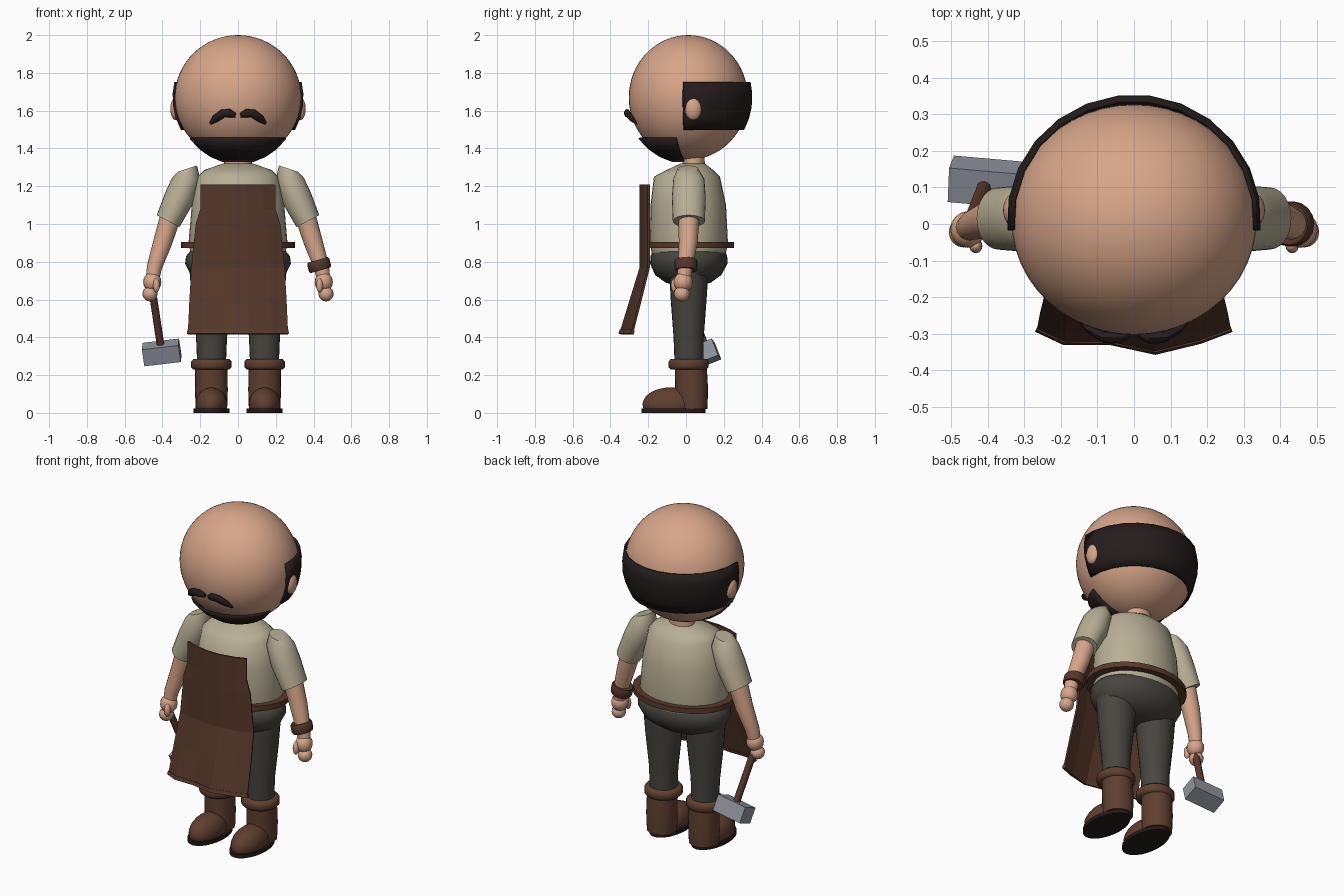
import bpy, bmesh, math
from mathutils import Matrix, Vector

cube = bpy.data.objects.get("Cube")
if cube:
    bpy.data.objects.remove(cube, do_unlink=True)


def material(name, r, g, b):
    m = bpy.data.materials.new(name)
    m.use_nodes = True
    m.diffuse_color = (r, g, b, 1)
    m.node_tree.nodes["Principled BSDF"].inputs["Base Color"].default_value = (r, g, b, 1)
    return m


SKIN = material("skin", 0.68, 0.38, 0.25)
SHIRT = material("linen shirt", 0.48, 0.43, 0.30)
PANTS = material("dark trousers", 0.065, 0.06, 0.05)
APRON = material("apron leather", 0.09, 0.038, 0.022)
BOOT = material("boot leather", 0.115, 0.05, 0.028)
STRAP = material("strap leather", 0.10, 0.042, 0.024)
HAIR = material("dark hair", 0.018, 0.012, 0.012)
METAL = material("steel", 0.29, 0.31, 0.36)


def finish(name, bm, mat, angle=40):
    bmesh.ops.recalc_face_normals(bm, faces=bm.faces)
    me = bpy.data.meshes.new(name)
    bm.to_mesh(me)
    bm.free()
    me.materials.append(mat)
    if angle:
        me.shade_smooth()
        me.set_sharp_from_angle(angle=math.radians(angle))
    ob = bpy.data.objects.new(name, me)
    bpy.context.collection.objects.link(ob)
    return ob


def loft(name, mat, rings, side=1, sides=24, angle=40):
    """Capped skin over elliptical rings (x, y, z, rx, ry, tilt in degrees)."""
    bm = bmesh.new()
    loops = []
    for x, y, z, rx, ry, tilt in rings:
        t = math.radians(tilt)
        loop = []
        for i in range(sides):
            a = math.tau * i / sides
            r = rx * math.cos(a)
            loop.append(bm.verts.new((side * (x + r * math.cos(t)),
                                      y + ry * math.sin(a), z + r * math.sin(t))))
        loops.append(loop)
    for low, high in zip(loops, loops[1:]):
        for i in range(sides):
            j = (i + 1) % sides
            bm.faces.new((low[i], low[j], high[j], high[i]))
    bm.faces.new(loops[0])
    bm.faces.new(loops[-1])
    return finish(name, bm, mat, angle)


def ball(name, mat, center, radii, segments=20, floor=None):
    bm = bmesh.new()
    bmesh.ops.create_uvsphere(bm, u_segments=segments, v_segments=segments * 2 // 3, radius=1)
    for v in bm.verts:
        v.co = Vector(center) + v.co * Vector(radii)
        if floor is not None:
            v.co.z = max(v.co.z, floor)
    return finish(name, bm, mat)


def sheet(name, mat, rows, thickness, angle=None, offset=-1):
    """Thickened grid through rows of points."""
    bm = bmesh.new()
    grid = [[bm.verts.new(p) for p in row] for row in rows]
    for a, b in zip(grid, grid[1:]):
        for i in range(len(a) - 1):
            bm.faces.new((a[i], a[i + 1], b[i + 1], b[i]))
    ob = finish(name, bm, mat, angle)
    mod = ob.modifiers.new("thickness", "SOLIDIFY")
    mod.thickness = thickness
    mod.offset = offset
    return ob


def head_shell(name, heights, start, end, radii, steps):
    """Strip of hair that follows the skull between two angles."""
    rows = []
    for z in heights:
        k = math.sqrt(1 - ((z - 1.67) / radii[2]) ** 2)
        row = []
        for i in range(steps + 1):
            a = math.radians(start + (end - start) * i / steps)
            row.append((k * radii[0] * math.cos(a), 0.012 + k * radii[1] * math.sin(a), z))
        rows.append(row)
    return sheet(name, HAIR, rows, 0.012, 30, 0)


# Head, hair and beard
ball("head", SKIN, (0, 0.012, 1.67), (0.335, 0.315, 0.33), 48)
head_shell("hair_band", (1.5, 1.56, 1.62, 1.69, 1.75), -5, 185, (0.342, 0.336, 0.345), 13)
head_shell("beard", (1.335, 1.36, 1.4, 1.455), 194, 346, (0.33, 0.33, 0.347), 12)

# Torso, hips and belt
loft("neck", SKIN, [(0, 0.04, 1.28, 0.075, 0.06, 0), (0, 0.04, 1.42, 0.07, 0.058, 0)])
loft("shirt", SHIRT, [
    (0, 0.015, 0.84, 0.25, 0.195, 0), (0, 0.015, 0.9, 0.262, 0.207, 0),
    (0, 0.012, 1.1, 0.245, 0.2, 0), (0, 0.005, 1.25, 0.215, 0.175, 0),
    (0, 0.02, 1.285, 0.18, 0.125, 0), (0, 0.035, 1.32, 0.08, 0.065, 0)], sides=32, angle=60)
loft("hips", PANTS, [
    (0, 0.015, 0.86, 0.25, 0.19, 0), (0, 0.015, 0.83, 0.275, 0.203, 0),
    (0, 0.015, 0.79, 0.28, 0.205, 0), (0, 0.012, 0.73, 0.25, 0.175, 0),
    (0, 0.012, 0.69, 0.19, 0.12, 0), (0, 0.012, 0.675, 0.1, 0.07, 0)], sides=32, angle=60)
loft("belt", STRAP, [(0, 0.02, 0.873, 0.303, 0.235, 0), (0, 0.02, 0.905, 0.303, 0.235, 0)])

# Apron: curved bib above, flared and wavy skirt below
COLUMNS = (-1, -0.72, -0.25, 0.22, 0.68, 1)
WAVES = (0, 0.035, 0.035, 0.062, 0.032, 0)


def apron_row(z, half_width):
    flare = max(0, (0.77 - z) / 0.35)
    row = []
    for u, wave in zip(COLUMNS, WAVES):
        bulge = 0.045 * (1 - u * u) * (1 - flare) + wave * flare
        row.append((u * half_width, -0.197 - 0.088 * flare - bulge, z))
    return row


sheet("apron", APRON, [apron_row(z, w) for z, w in (
    (1.21, 0.195), (1.08, 0.197), (1.0, 0.222), (0.77, 0.245), (0.6, 0.255), (0.425, 0.263))],
    0.012, offset=0)
sheet("apron_hem", STRAP, [apron_row(0.438, 0.264), apron_row(0.417, 0.266)], 0.02, offset=0)

# Paired parts
for side, label in ((1, "left"), (-1, "right")):
    ball(label + "_ear", SKIN, (side * 0.33, 0.038, 1.61), (0.028, 0.044, 0.06))
    loft(label + "_moustache", HAIR, [
        (0.012, -0.3, 1.575, 0.012, 0.01, 95), (0.04, -0.312, 1.587, 0.022, 0.016, 85),
        (0.08, -0.31, 1.585, 0.023, 0.016, 65), (0.12, -0.286, 1.557, 0.02, 0.014, 50),
        (0.148, -0.262, 1.53, 0.006, 0.005, 45)], side, 10)
    # Arm and hand
    loft(label + "_sleeve", SHIRT, [
        (0.268, 0.01, 1.293, 0.054, 0.055, -18), (0.275, 0.015, 1.24, 0.075, 0.082, 2),
        (0.31, 0.015, 1.14, 0.08, 0.09, 20), (0.37, 0.015, 1.015, 0.068, 0.085, 28)], side)
    loft(label + "_forearm", SKIN, [
        (0.36, 0.015, 1.03, 0.055, 0.055, 18), (0.4, 0.012, 0.9, 0.05, 0.05, 18),
        (0.443, -0.004, 0.77, 0.04, 0.04, 16), (0.452, -0.01, 0.71, 0.036, 0.036, 10)], side, 16)
    ball(label + "_palm", SKIN, (side * 0.454, -0.015, 0.693), (0.048, 0.05, 0.052), 16)
    ball(label + "_fingers", SKIN, (side * 0.466, -0.022, 0.63), (0.04, 0.042, 0.04), 16)
    ball(label + "_thumb", SKIN, (side * 0.432, -0.06, 0.675), (0.018, 0.02, 0.038), 12)
    # Leg and boot
    loft(label + "_leg", PANTS, [
        (0.138, 0.015, 0.77, 0.12, 0.105, 0), (0.14, 0.014, 0.6, 0.105, 0.095, 0),
        (0.14, 0.014, 0.4, 0.082, 0.08, 0), (0.14, 0.016, 0.25, 0.076, 0.076, 0)], side)
    loft(label + "_boot_cuff", BOOT, [
        (0.141, 0.014, 0.23, 0.095, 0.095, 0), (0.141, 0.014, 0.242, 0.107, 0.106, 0),
        (0.141, 0.014, 0.272, 0.107, 0.106, 0), (0.141, 0.014, 0.285, 0.095, 0.095, 0)], side, angle=60)
    loft(label + "_boot_shaft", BOOT, [
        (0.141, 0.03, 0.02, 0.083, 0.083, 0), (0.141, 0.03, 0.12, 0.087, 0.087, 0),
        (0.141, 0.025, 0.25, 0.085, 0.085, 0)], side)
    ball(label + "_boot_toe", BOOT, (side * 0.141, -0.08, 0.045), (0.085, 0.15, 0.09), 24, 0.012)
    loft(label + "_sole", HAIR, [
        (0.141, -0.066, 0, 0.095, 0.17, 0), (0.141, -0.066, 0.022, 0.095, 0.17, 0)], side)

# Wrist band on the left arm only
loft("wrist_band", APRON, [
    (0.422, 0, 0.81, 0.055, 0.057, 16), (0.425, 0, 0.8, 0.061, 0.062, 16),
    (0.434, 0, 0.765, 0.061, 0.062, 16), (0.437, 0, 0.755, 0.055, 0.057, 16)], 1, 16)

# Hammer held in the right hand
grip = Vector((-0.457, -0.02, 0.67))
block = Vector((-0.404, 0.115, 0.32))
axis = (grip - block).normalized()
bm = bmesh.new()
turn = axis.to_track_quat("Z", "Y").to_matrix().to_4x4()
bmesh.ops.create_cone(bm, cap_ends=True, segments=10, radius1=0.02, radius2=0.02,
                      depth=(grip - block).length,
                      matrix=Matrix.Translation((grip + block) / 2) @ turn)
finish("hammer_handle", bm, STRAP)

long_side = Vector((1, -0.08, 0.1))
long_side = (long_side - axis * long_side.dot(axis)).normalized()
frame = Matrix((long_side, axis.cross(long_side), axis)).transposed().to_4x4()
bm = bmesh.new()
bmesh.ops.create_cube(bm, size=1, matrix=Matrix.Translation(block) @ frame
                      @ Matrix.Diagonal((0.195, 0.1, 0.095, 1)))
finish("hammer_head", bm, METAL, None)
